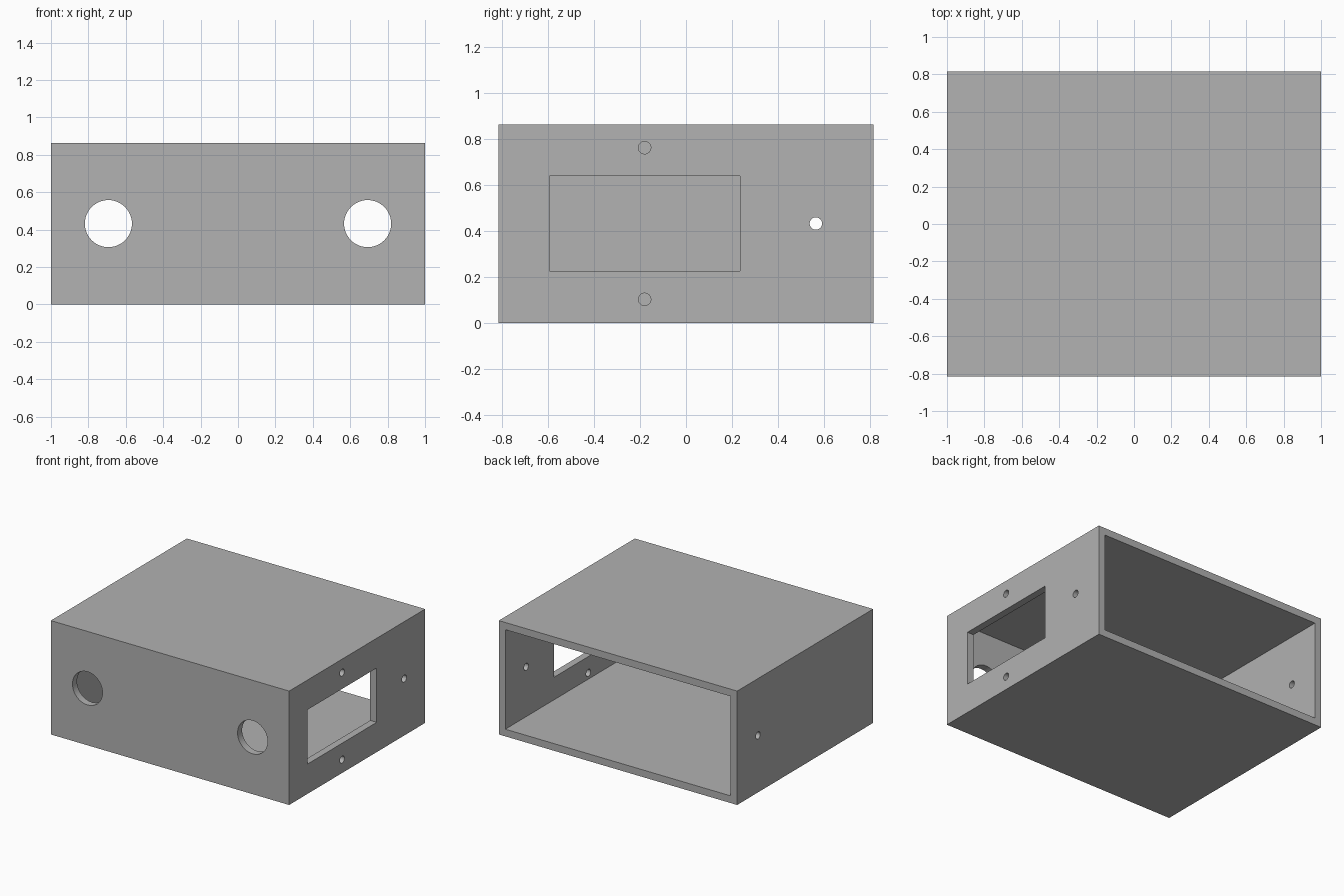
import bpy
import math

if "Cube" in bpy.data.objects:
    bpy.data.objects.remove(bpy.data.objects["Cube"], do_unlink=True)

W, D, H, WALL = 2.0, 1.63, 0.864, 0.0545
MID = H / 2

grey = bpy.data.materials.new("plain grey")
grey.use_nodes = True
grey.diffuse_color = (0.445, 0.445, 0.445, 1)
grey.node_tree.nodes["Principled BSDF"].inputs["Base Color"].default_value = (0.445, 0.445, 0.445, 1)


def box(name, lo, hi):
    """Axis-aligned block between two corners."""
    centre = [(a + b) / 2 for a, b in zip(lo, hi)]
    bpy.ops.mesh.primitive_cube_add(size=1, location=centre)
    ob = bpy.context.object
    ob.name = name
    ob.scale = [b - a for a, b in zip(lo, hi)]
    bpy.ops.object.transform_apply(location=True, rotation=False, scale=True)
    return ob


def drill(name, centre, radius, axis):
    """Cylinder cutter passing through one wall."""
    turn = (math.pi / 2, 0, 0) if axis == "y" else (0, math.pi / 2, 0)
    bpy.ops.mesh.primitive_cylinder_add(vertices=48, radius=radius, depth=WALL * 4,
                                        location=centre, rotation=turn)
    bpy.context.object.name = name
    return bpy.context.object


# Case block
case = box("open_backed_case", (-W / 2, -D / 2, 0), (W / 2, D / 2, H))
case.data.materials.append(grey)

# Hollow interior, open at the back
cutters = [box("cavity_cutter", (-W / 2 + WALL, -D / 2 + WALL, WALL),
               (W / 2 - WALL, D / 2 + 0.2, H - WALL))]

# Rectangular side window
cutters.append(box("window_cutter", (W / 2 - WALL * 2, -0.595, 0.226),
                   (W / 2 + 0.1, 0.235, 0.638)))

# Front round holes and rear screw holes on both sides
for side in (-1, 1):
    cutters.append(drill("front_hole_cutter", (side * 0.693, -D / 2, MID), 0.126, "y"))
    cutters.append(drill("side_hole_cutter", (side * W / 2, 0.565, MID), 0.027, "x"))

# Screw holes above and below the window
for offset in (-0.33, 0.33):
    cutters.append(drill("window_screw_cutter", (W / 2, -0.18, MID + offset), 0.027, "x"))

# Cut everything out, then discard the cutters
for cutter in cutters:
    cutter.hide_render = True
    cut = case.modifiers.new(cutter.name, "BOOLEAN")
    cut.operation = "DIFFERENCE"
    cut.solver = "EXACT"
    cut.object = cutter

bpy.ops.object.select_all(action="DESELECT")
case.select_set(True)
bpy.context.view_layer.objects.active = case
for name in [m.name for m in case.modifiers]:
    bpy.ops.object.modifier_apply(modifier=name)
for cutter in cutters:
    bpy.data.objects.remove(cutter, do_unlink=True)

# One material throughout, smooth hole walls with sharp edges
case.data.materials.clear()
case.data.materials.append(grey)
for face in case.data.polygons:
    face.material_index = 0
bpy.ops.object.shade_smooth_by_angle(angle=math.radians(30))
